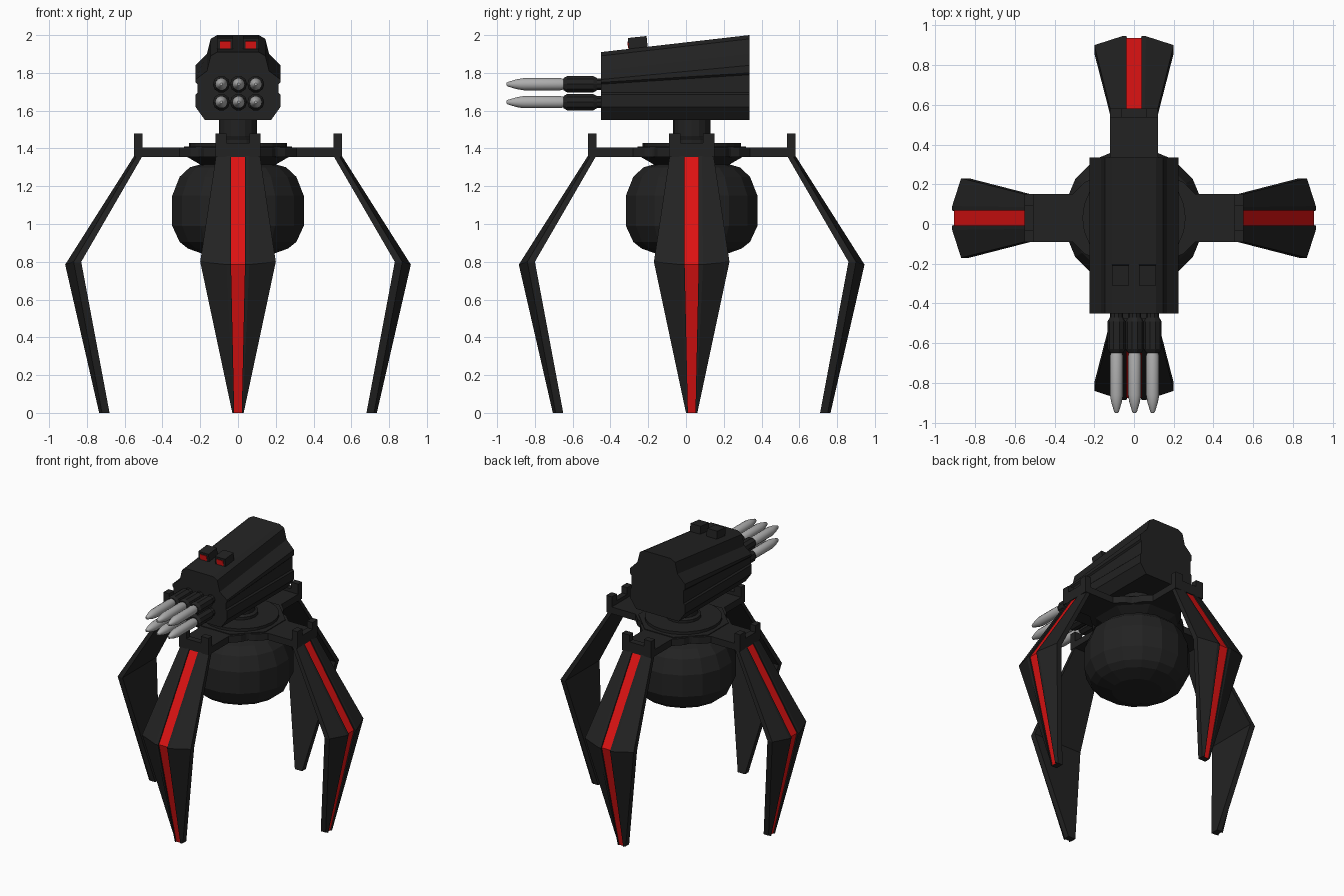
import bpy, bmesh
from math import cos, sin, pi, radians
from mathutils import Matrix, Vector

cube = bpy.data.objects.get("Cube")
if cube:
    bpy.data.objects.remove(cube, do_unlink=True)


def material(name, rgb):
    m = bpy.data.materials.new(name)
    m.use_nodes = True
    m.diffuse_color = (*rgb, 1)
    m.node_tree.nodes["Principled BSDF"].inputs["Base Color"].default_value = (*rgb, 1)
    return m


BLACK = material("matte black", (0.016, 0.016, 0.016))
RED = material("signal red", (0.72, 0.006, 0.006))
GREY = material("missile grey", (0.42, 0.42, 0.42))
CENTRE = Matrix.Translation((0, 0.03, 0))


def finish(name, bm, mats, matrix=Matrix()):
    bmesh.ops.recalc_face_normals(bm, faces=bm.faces)
    bm.transform(matrix)
    mesh = bpy.data.meshes.new(name)
    bm.to_mesh(mesh)
    bm.free()
    for m in mats:
        mesh.materials.append(m)
    ob = bpy.data.objects.new(name, mesh)
    bpy.context.collection.objects.link(ob)
    return ob


def loft(name, rings, mats, matrix=Matrix(), painted=()):
    """Skin closed rings; strips listed in painted take the second material."""
    bm = bmesh.new()
    rows = [[bm.verts.new(p) for p in ring] for ring in rings]
    n = len(rows[0])
    for lo, hi in zip(rows, rows[1:]):
        for i in range(n):
            j = (i + 1) % n
            f = bm.faces.new((lo[i], lo[j], hi[j], hi[i]))
            f.material_index = int(i in painted)
    bm.faces.new(rows[0])
    bm.faces.new(rows[-1])
    return finish(name, bm, mats, matrix)


def lathe(name, profile, sides, mat, matrix=Matrix(), turn=0.0):
    rings = [[(r * cos(2 * pi * i / sides + turn), r * sin(2 * pi * i / sides + turn), z)
              for i in range(sides)] for r, z in profile]
    return loft(name, rings, [mat], matrix)


def box(name, lo, hi, mat, matrix=Matrix()):
    ring = [(lo[0], lo[1]), (hi[0], lo[1]), (hi[0], hi[1]), (lo[0], hi[1])]
    return loft(name, [[(x, y, z) for x, y in ring] for z in (lo[2], hi[2])], [mat], matrix)


def smooth(ob, angle):
    bpy.ops.object.select_all(action="DESELECT")
    ob.select_set(True)
    bpy.context.view_layer.objects.active = ob
    bpy.ops.object.shade_smooth_by_angle(angle=radians(angle))


# Faceted round belly
lathe("belly", [(0.17, 0.835), (0.27, 0.87), (0.315, 0.905), (0.355, 0.99), (0.355, 1.15),
                (0.315, 1.25), (0.26, 1.30), (0.15, 1.33)], 16, BLACK, CENTRE, pi / 16)

# Hub plates and turret column
lathe("hub_cone", [(0.17, 1.29), (0.31, 1.365)], 8, BLACK, CENTRE, pi / 8)
lathe("hub_plate", [(0.31, 1.36), (0.31, 1.41)], 8, BLACK, CENTRE, pi / 8)
lathe("turntable", [(0.26, 1.40), (0.26, 1.43)], 24, BLACK, CENTRE)
lathe("turret_column", [(0.12, 1.42), (0.12, 1.45), (0.1, 1.46), (0.1, 1.57)], 16, BLACK, CENTRE)


def leg_ring(outer, mid, inner, z, flat, stripe, width):
    """Ridged cross-section with a shallow groove for the stripe."""
    half = [(inner, width), (mid, width), (outer, flat), (outer, stripe), (outer - 0.01, stripe)]
    zo, zm = z
    pts = [(r, t, zo if r > mid else zm) for r, t in half]
    return pts + [(r, -t, h) for r, t, h in reversed(pts)]


# Four legs, each with its arm and bracket
for side, angle in (("left", 0), ("back", 90), ("right", 180), ("front", 270)):
    place = CENTRE @ Matrix.Rotation(radians(angle), 4, "Z")
    rings = [leg_ring(0.55, 0.53, 0.50, (1.36, 1.37), 0.055, 0.037, 0.115),
             leg_ring(0.915, 0.87, 0.83, (0.785, 0.80), 0.06, 0.037, 0.2),
             leg_ring(0.735, 0.72, 0.68, (0, 0), 0.024, 0.02, 0.03)]
    loft(side + "_leg", rings, [BLACK, RED], place, painted=(4,))
    # arm flares into the hub
    outline = [(0.2, 0.2), (0.25, 0.18), (0.31, 0.12), (0.535, 0.12)]
    outline += [(x, -y) for x, y in reversed(outline)]
    loft(side + "_arm", [[(x, y, z) for x, y in outline] for z in (1.355, 1.405)], [BLACK], place)
    box(side + "_bracket", (0.505, -0.12, 1.355), (0.55, 0.12, 1.43), BLACK, place)
    for n, s in (("a", -1), ("b", 1)):
        t = sorted((s * 0.06, s * 0.12))
        box(side + "_bracket_horn_" + n, (0.505, t[0], 1.42), (0.55, t[1], 1.48), BLACK, place)


# Turret hull, rising toward the back
def hull_ring(y, top, shoulder, groove):
    half = [(0.11, top), (0.145, top - 0.02), (0.165, top - 0.10), (0.225, shoulder),
            (0.225, groove), (0.215, groove - 0.01), (0.215, 1.695), (0.225, 1.685),
            (0.225, 1.62), (0.175, 1.55)]
    return [(x, y, z) for x, z in half] + [(-x, y, z) for x, z in reversed(half)]


loft("turret_hull", [hull_ring(-0.45, 1.91, 1.765, 1.75), hull_ring(0.335, 2.0, 1.84, 1.80)],
     [BLACK])

# Twin sights with red lenses
for name, x in (("right_sight", -0.068), ("left_sight", 0.068)):
    tilt = Matrix.Translation((x, -0.255, 1.955)) @ Matrix.Rotation(radians(6), 4, "X")
    box(name, (-0.042, -0.05, -0.04), (0.042, 0.05, 0.035), BLACK, tilt)
    box(name + "_lens", (-0.027, -0.054, -0.021), (0.027, -0.049, 0.018), RED, tilt)

# Six launch tubes with missiles, pointing forward
for row, z in (("upper", 1.74), ("lower", 1.645)):
    for col, x in (("right", -0.088), ("middle", 0.003), ("left", 0.094)):
        aim = Matrix.Translation((x, 0, z)) @ Matrix.Rotation(radians(90), 4, "X")
        lathe(f"{row}_{col}_tube", [(0.033, 0.44), (0.033, 0.47), (0.045, 0.49), (0.045, 0.63),
                                    (0.034, 0.648)], 10, BLACK, aim)
        missile = lathe(f"{row}_{col}_missile", [(0.026, 0.64), (0.033, 0.665), (0.033, 0.86),
                                                 (0.027, 0.895), (0.012, 0.945), (0.007, 0.95)],
                        14, GREY, aim)
        smooth(missile, 35)
